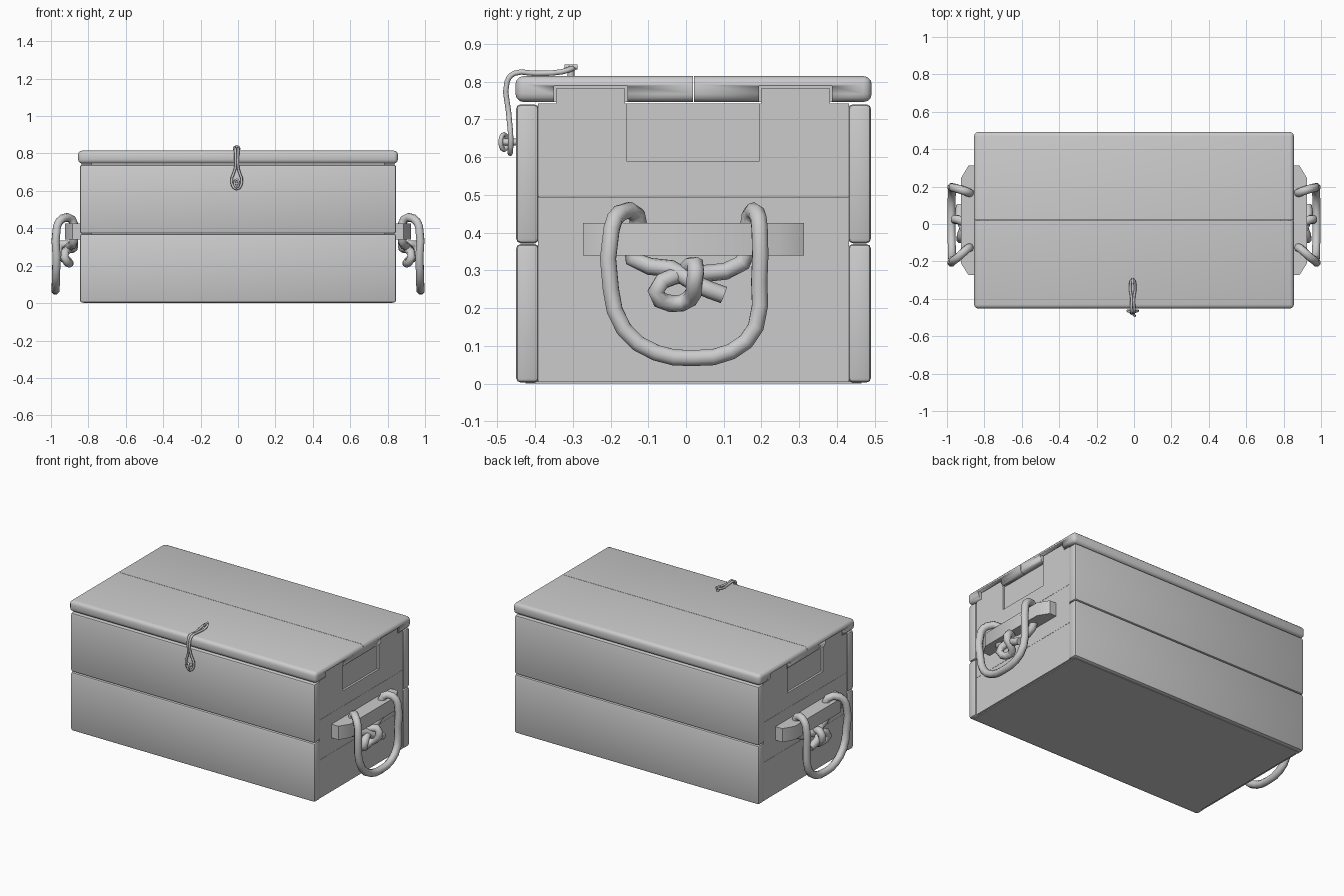
import bpy, bmesh
from mathutils import Vector

if "Cube" in bpy.data.objects:
    bpy.data.objects.remove(bpy.data.objects["Cube"])


def finish(bm, name, angle=0.6):
    bmesh.ops.recalc_face_normals(bm, faces=bm.faces)
    me = bpy.data.meshes.new(name)
    bm.to_mesh(me)
    bm.free()
    ob = bpy.data.objects.new(name, me)
    bpy.context.collection.objects.link(ob)
    bpy.ops.object.select_all(action='DESELECT')
    ob.select_set(True)
    bpy.context.view_layer.objects.active = ob
    bpy.ops.object.shade_smooth_by_angle(angle=angle)
    return ob


def box(name, lo, hi, bevel=0.0, seg=2, flat_y=None):
    """Board between two corners; edges lying on y = flat_y stay square."""
    lo, hi = Vector(lo), Vector(hi)
    bm = bmesh.new()
    bmesh.ops.create_cube(bm, size=1)
    for v in bm.verts:
        v.co = (lo + hi) / 2 + v.co * (hi - lo)
    if bevel:
        edges = [e for e in bm.edges if flat_y is None
                 or any(abs(v.co.y - flat_y) > 1e-4 for v in e.verts)]
        bmesh.ops.bevel(bm, geom=edges, offset=bevel, segments=seg, profile=0.5,
                        affect='EDGES', clamp_overlap=True)
    return finish(bm, name)


def mirror_box(name, s, lo, hi, bevel=0.0):
    x0, x1 = sorted((s * lo[0], s * hi[0]))
    return box(name, (x0, lo[1], lo[2]), (x1, hi[1], hi[2]), bevel)


def prism(name, outline, z0, z1):
    bm = bmesh.new()
    f = bm.faces.new([bm.verts.new((x, y, z0)) for x, y in outline])
    r = bmesh.ops.extrude_face_region(bm, geom=[f])
    for v in r['geom']:
        if isinstance(v, bmesh.types.BMVert):
            v.co.z = z1
    return finish(bm, name)


def rope(name, pts, radius, closed=False, sides=2, res=3):
    cu = bpy.data.curves.new(name, 'CURVE')
    cu.dimensions = '3D'
    cu.bevel_depth, cu.bevel_resolution = radius, sides
    cu.resolution_u, cu.use_fill_caps = res, True
    sp = cu.splines.new('BEZIER')
    sp.bezier_points.add(len(pts) - 1)
    for bp, p in zip(sp.bezier_points, pts):
        bp.co = p
        bp.handle_left_type = bp.handle_right_type = 'AUTO'
    sp.use_cyclic_u = closed
    ob = bpy.data.objects.new(name, cu)
    bpy.context.collection.objects.link(ob)
    bpy.ops.object.select_all(action='DESELECT')
    ob.select_set(True)
    bpy.context.view_layer.objects.active = ob
    bpy.ops.object.convert(target='MESH')
    bpy.ops.object.shade_smooth_by_angle(angle=1.0)


# Front and back walls, two boards each
for side, y0, y1 in (("front", -0.45, -0.39), ("back", 0.43, 0.49)):
    for part, z0, z1 in (("lower", 0.003, 0.37), ("upper", 0.372, 0.74)):
        box(f"{side}_{part}_board", (-0.845, y0, z0), (0.845, y1, z1), 0.012)

# Bottom panel
box("bottom_panel", (-0.825, -0.425, 0.0), (0.825, 0.465, 0.05))

# Lid boards, rounded except along the centre seam
lid = [box("lid_front_board", (-0.855, -0.452, 0.746), (0.855, 0.019, 0.815), 0.022, 3, 0.019),
       box("lid_back_board", (-0.855, 0.021, 0.746), (0.855, 0.492, 0.815), 0.022, 3, 0.021)]

tabs = ((-0.348, -0.157), (0.195, 0.385))
for s, side in ((1, "right"), (-1, "left")):
    # End wall boards
    for i, (z0, z1) in enumerate(((0.005, 0.245), (0.246, 0.495), (0.496, 0.59))):
        mirror_box(f"{side}_end_board_{i + 1}", s, (0.78, -0.392, z0), (0.838, 0.432, z1))
    # Top end board, recessed in the middle
    for i, (a, b, x) in enumerate(((-0.392, -0.157, 0.838), (-0.157, 0.195, 0.825),
                                   (0.195, 0.432, 0.838))):
        mirror_box(f"{side}_end_top_{i + 1}", s, (0.78, a, 0.588), (x, b, 0.742))
    # Tabs rising into notches in the lid
    for i, (a, b) in enumerate(tabs):
        mirror_box(f"{side}_tab_{i + 1}", s, (0.78, a + 0.004, 0.735), (0.838, b - 0.004, 0.782))
        cut = mirror_box(f"{side}_notch_cutter_{i + 1}", s, (0.775, a - 0.002, 0.70),
                         (0.9, b + 0.002, 0.788))
        cut.hide_render = True
        cut.hide_set(True)
        mod = lid[i].modifiers.new("notch", 'BOOLEAN')
        mod.object, mod.operation, mod.solver = cut, 'DIFFERENCE', 'EXACT'

    # Handle block with chamfered ends
    prism(f"{side}_handle_block",
          [(s * x, y) for x, y in ((0.83, -0.273), (0.885, -0.273), (0.925, -0.21),
                                   (0.925, 0.245), (0.885, 0.312), (0.83, 0.312))],
          0.34, 0.425)

    # Rope handle, knotted under the block
    path = [(0.925, 0.10, 0.235), (0.93, 0.03, 0.262), (0.895, -0.04, 0.305),
            (0.875, -0.14, 0.33), (0.875, -0.13, 0.40), (0.885, -0.13, 0.447),
            (0.935, -0.175, 0.452), (0.965, -0.197, 0.41), (0.967, -0.199, 0.25),
            (0.97, -0.165, 0.145), (0.972, -0.08, 0.082), (0.974, 0.02, 0.068),
            (0.972, 0.12, 0.085), (0.97, 0.185, 0.15), (0.967, 0.194, 0.27),
            (0.965, 0.195, 0.41), (0.935, 0.187, 0.452), (0.885, 0.17, 0.447),
            (0.875, 0.165, 0.40), (0.875, 0.15, 0.32), (0.88, 0.05, 0.292),
            (0.91, -0.03, 0.285), (0.925, -0.08, 0.245), (0.90, -0.04, 0.212),
            (0.905, 0.01, 0.225), (0.955, 0.022, 0.27), (0.94, 0.025, 0.315),
            (0.89, 0.0, 0.30)]
    rope(f"{side}_rope_handle", [(s * (x + 0.003), y, z) for x, y, z in path], 0.023, res=2)

# Latch cord: a loop from the lid over the front edge, widening around the peg
half = [(0.013, -0.33, 0.826), (0.006, -0.40, 0.822), (0.008, -0.455, 0.822),
        (0.007, -0.474, 0.80), (0.008, -0.470, 0.72), (0.027, -0.464, 0.645)]
cx = -0.007
loop = ([(cx, -0.298, 0.836)] + [(cx + x, y, z) for x, y, z in half]
        + [(cx, -0.466, 0.610)] + [(cx - x, y, z) for x, y, z in reversed(half)])
rope("latch_cord", loop, 0.007, closed=True)

# Small pegs holding the cord
rope("lid_peg_stem", [(cx, -0.305, 0.80), (cx, -0.305, 0.842)], 0.009)
rope("lid_peg_cap", [(cx, -0.322, 0.839), (cx, -0.288, 0.839)], 0.007)
rope("front_peg_stem", [(cx, -0.44, 0.64), (cx, -0.485, 0.64)], 0.009)
rope("front_peg_ring", [(cx, -0.482, 0.661), (cx + 0.012, -0.491, 0.64), (cx, -0.482, 0.619),
                        (cx - 0.012, -0.474, 0.64)], 0.006, closed=True)
